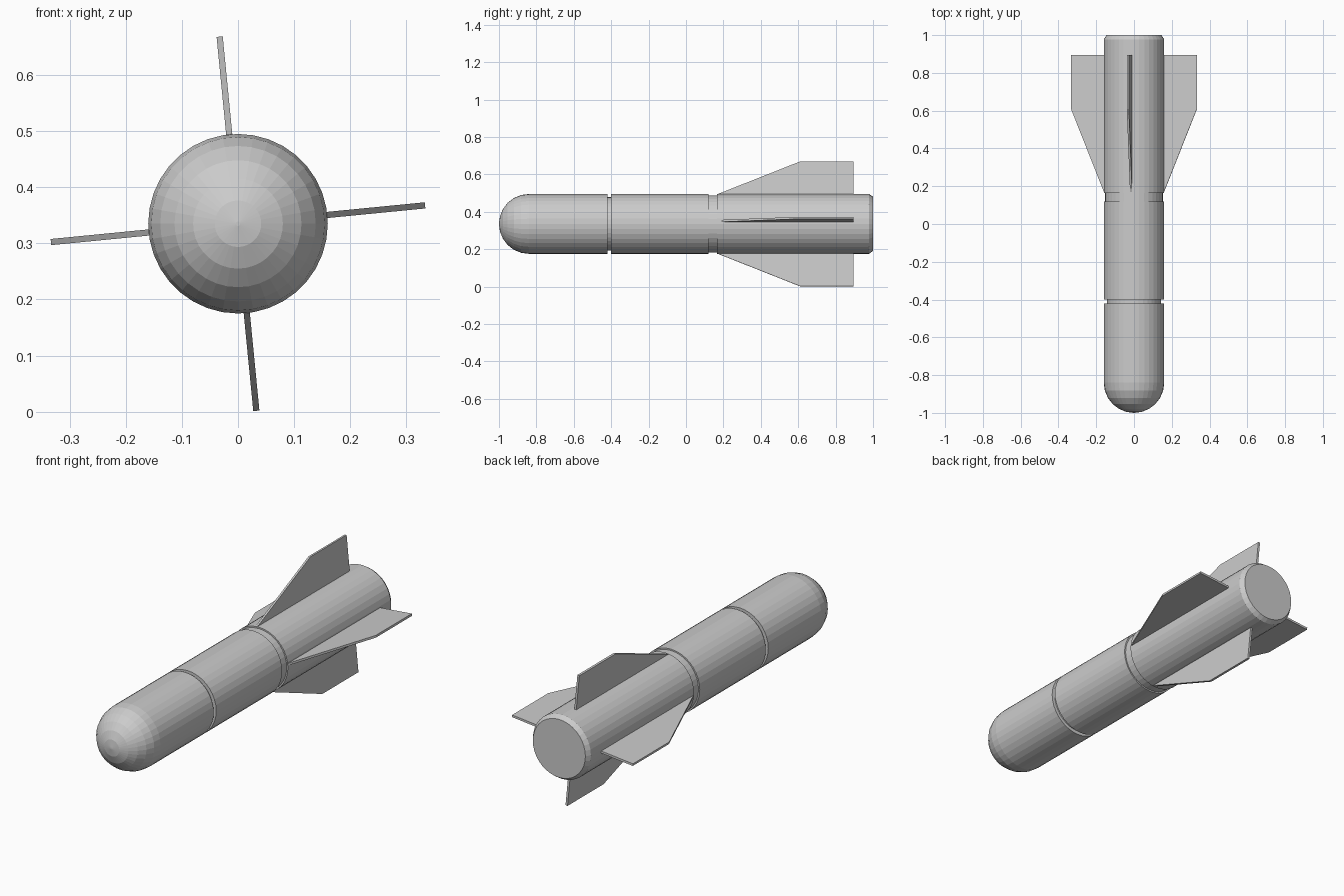
import bpy, bmesh, math
from mathutils import Matrix

if "Cube" in bpy.data.objects:
    bpy.data.objects.remove(bpy.data.objects["Cube"])

AXIS_Z = 0.335   # height of the body axis
R = 0.16         # body radius
SIDES = 36


def finish(bm, name):
    bmesh.ops.recalc_face_normals(bm, faces=bm.faces)
    mesh = bpy.data.meshes.new(name)
    bm.to_mesh(mesh)
    bm.free()
    obj = bpy.data.objects.new(name, mesh)
    obj.location.z = AXIS_Z
    bpy.context.collection.objects.link(obj)
    return obj


def lathe(name, profile):
    """Spin (radius, y) points around the y axis and close both ends."""
    bm = bmesh.new()
    rings = []
    for r, y in profile:
        rings.append([bm.verts.new((r * math.cos(2 * math.pi * i / SIDES), y,
                                    r * math.sin(2 * math.pi * i / SIDES)))
                      for i in range(SIDES)])
    for a, b in zip(rings, rings[1:]):
        for i in range(SIDES):
            j = (i + 1) % SIDES
            bm.faces.new((a[i], a[j], b[j], b[i]))
    bm.faces.new(rings[0])
    bm.faces.new(rings[-1])
    return finish(bm, name)


def fin(name, angle):
    """Swept plate pointing along +x, turned around the body axis."""
    outline = [(0.14, 0.17), (0.16, 0.17), (0.335, 0.61), (0.335, 0.895), (0.14, 0.895)]
    t = 0.011
    bm = bmesh.new()
    face = bm.faces.new([bm.verts.new((r, y, -t / 2)) for r, y in outline])
    ext = bmesh.ops.extrude_face_region(bm, geom=[face])
    top = [v for v in ext["geom"] if isinstance(v, bmesh.types.BMVert)]
    bmesh.ops.translate(bm, verts=top, vec=(0, 0, t))
    bmesh.ops.transform(bm, matrix=Matrix.Rotation(-angle, 4, 'Y'), verts=bm.verts)
    return finish(bm, name)


# Body: domed nose, narrow groove, wide shallow groove, chamfered tail
dome = [(R * math.sin(k * math.pi / 12), -0.84 - R * math.cos(k * math.pi / 12))
        for k in range(1, 7)]
dome.insert(0, (0.004, -1.0))
lathe("body", dome + [
    (R, -0.42), (0.143, -0.42), (0.143, -0.40), (R, -0.40),
    (R, 0.12), (0.153, 0.12), (0.153, 0.165), (R, 0.165),
    (R, 0.978), (0.145, 1.0)])

# Four tail fins, turned slightly off the vertical
for k in range(4):
    fin(f"tail_fin_{k + 1}", math.radians(5.6 + 90 * k))
